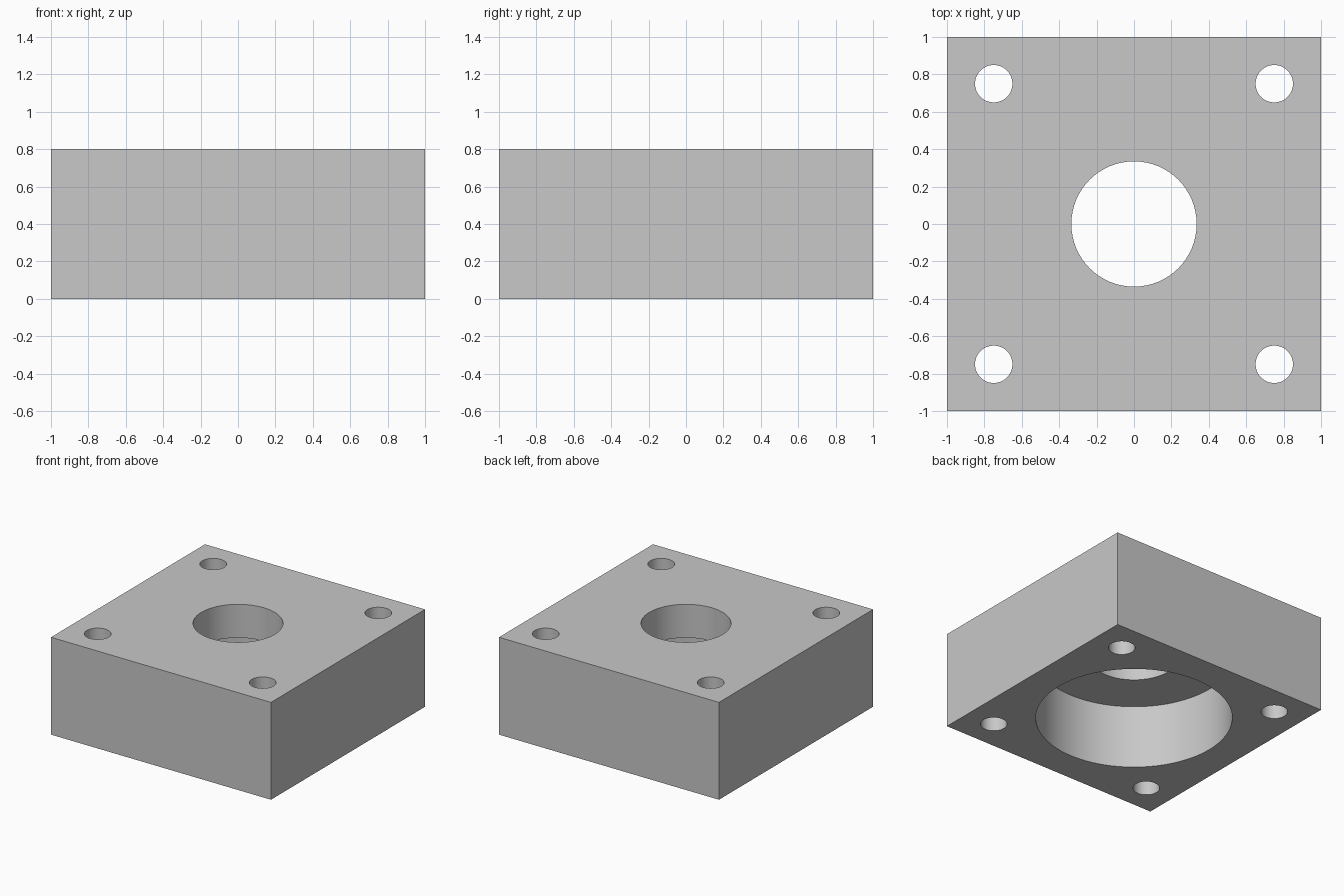
import bpy
from math import radians

cube = bpy.data.objects.get("Cube")
if cube:
    bpy.data.objects.remove(cube, do_unlink=True)

HEIGHT = 0.8
LEDGE = 0.525      # depth of the wide recess from the underside
MARGIN = 0.1       # cutters overshoot the block faces

grey = bpy.data.materials.new("plain grey")
grey.use_nodes = True
grey.diffuse_color = (0.58, 0.58, 0.58, 1)
grey.node_tree.nodes["Principled BSDF"].inputs["Base Color"].default_value = grey.diffuse_color

# Square block
bpy.ops.mesh.primitive_cube_add(size=2, location=(0, 0, HEIGHT / 2))
block = bpy.context.object
block.name = "mounting_block"
block.scale.z = HEIGHT / 2
bpy.ops.object.transform_apply(location=True, rotation=False, scale=True)
block.data.materials.append(grey)


def drill(name, x, y, radius, top, segments):
    """Cut a vertical round hole from below the block up to the given height."""
    depth = top + MARGIN
    bpy.ops.mesh.primitive_cylinder_add(vertices=segments, radius=radius, depth=depth,
                                        location=(x, y, top - depth / 2))
    cutter = bpy.context.object
    cutter.name = name
    cutter.hide_render = True
    cutter.data.materials.append(grey)
    bpy.ops.object.select_all(action='DESELECT')
    block.select_set(True)
    bpy.context.view_layer.objects.active = block
    cut = block.modifiers.new(name, 'BOOLEAN')
    cut.operation = 'DIFFERENCE'
    cut.solver = 'EXACT'
    cut.object = cutter
    bpy.ops.object.modifier_apply(modifier=cut.name)
    bpy.data.objects.remove(cutter, do_unlink=True)


# Stepped central bore: wide recess below, narrow opening above
drill("wide_recess", 0, 0, 0.74, LEDGE, 96)
drill("centre_bore", 0, 0, 0.335, HEIGHT + MARGIN, 64)

# Corner bolt holes
for x in (-0.75, 0.75):
    for y in (-0.75, 0.75):
        drill("bolt_hole", x, y, 0.1, HEIGHT + MARGIN, 40)

# Smooth hole walls with crisp edges
bpy.ops.object.shade_smooth_by_angle(angle=radians(30))
